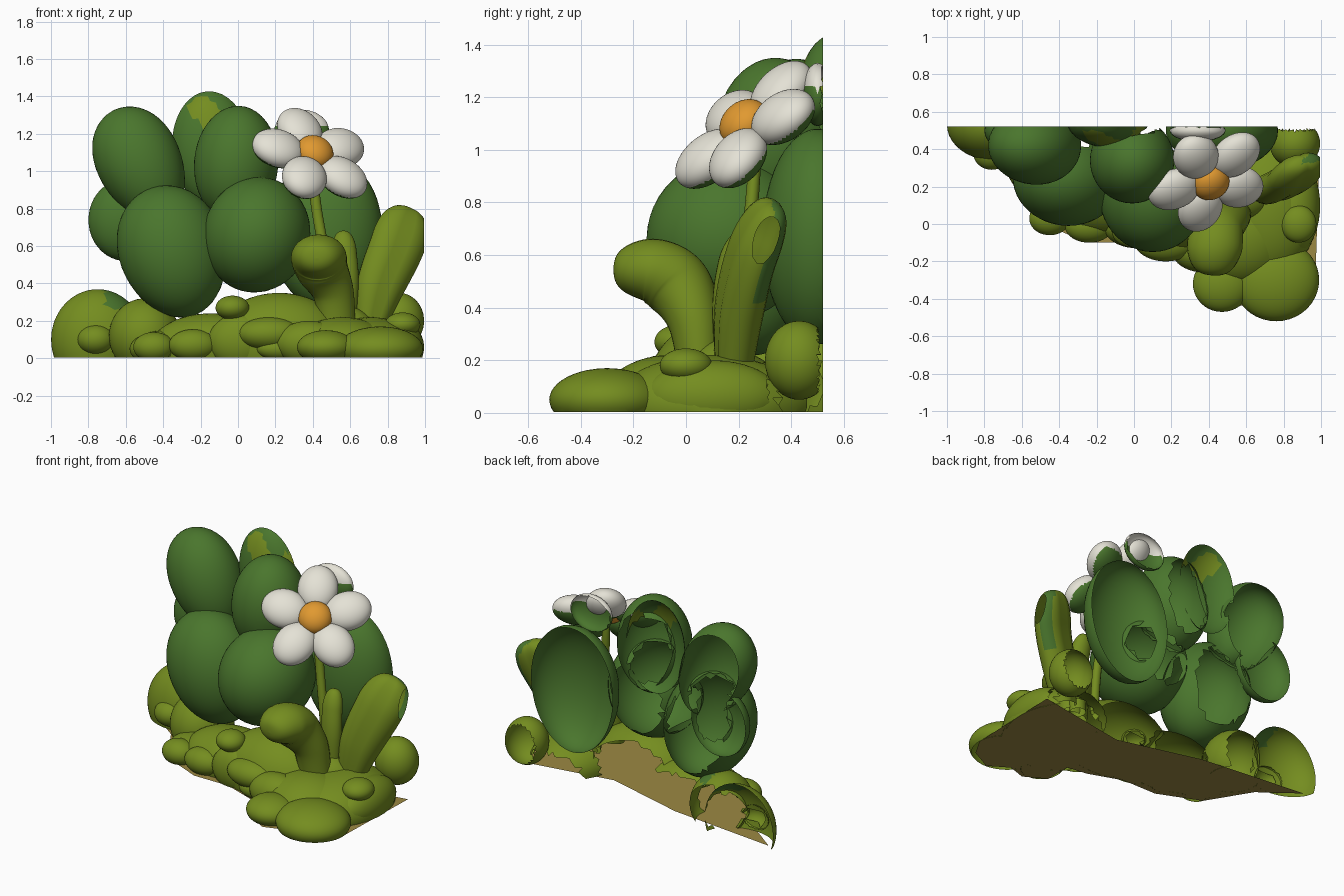
import bpy, bmesh, math
from mathutils import Vector, Matrix, Euler

if "Cube" in bpy.data.objects:
    bpy.data.objects.remove(bpy.data.objects["Cube"])


def material(name, rgb):
    m = bpy.data.materials.new(name)
    m.diffuse_color = (*rgb, 1)
    m.use_nodes = True
    m.node_tree.nodes["Principled BSDF"].inputs["Base Color"].default_value = m.diffuse_color
    return m


MATS = [material("olive moss", (0.175, 0.265, 0.014)),
        material("leaf green", (0.068, 0.18, 0.026)),
        material("petal white", (0.78, 0.76, 0.67)),
        material("flower orange", (0.75, 0.32, 0.03)),
        material("earth tan", (0.33, 0.25, 0.056))]
OLIVE, GREEN, WHITE, ORANGE, TAN = range(5)


def finish(name, bm, rule):
    """Trim to the block the plant was cut from, colour by rule and link."""
    for co, no in (((0, 0.52, 0), (0, 1, 0)), ((0.995, 0, 0), (1, 0, 0)), ((0, 0, 0.004), (0, 0, -1))):
        bmesh.ops.bisect_plane(bm, geom=bm.verts[:] + bm.edges[:] + bm.faces[:],
                               plane_co=co, plane_no=no, clear_outer=True)
    bm.normal_update()
    for f in bm.faces:
        f.smooth = True
        f.material_index = rule(f) if callable(rule) else rule
    me = bpy.data.meshes.new(name)
    bm.to_mesh(me)
    bm.free()
    for m in MATS:
        me.materials.append(m)
    ob = bpy.data.objects.new(name, me)
    bpy.context.collection.objects.link(ob)
    return ob


def blob_matrix(c, r, tilt):
    return Matrix.Translation(c) @ Euler([math.radians(a) for a in tilt]).to_matrix().to_4x4() @ Matrix.Diagonal((*r, 1))


def blob(name, mat, rule, others=(), open_back=2, taper=0, detail=4):
    """Ellipsoid skin, without the parts buried in its neighbours."""
    bm = bmesh.new()
    bmesh.ops.create_icosphere(bm, subdivisions=detail, radius=1)
    for v in bm.verts:
        v.co.x *= 1 - taper * v.co.z
        v.co = mat @ v.co
    bm.normal_update()
    inverses = [o.inverted() for o in others if o is not mat]
    buried = {v for v in bm.verts if any((i @ v.co).length < 0.97 for i in inverses)}
    gone = [f for f in bm.faces if all(v in buried for v in f.verts) or
            (f.normal.y > open_back and f.calc_center_median().y > 0.25)]
    bmesh.ops.delete(bm, geom=gone, context='FACES')
    return finish(name, bm, rule)


def blade(name, path, widths, thicks, across, rule, groove=0.0, sides=24, steps=40):
    """Fleshy blade: an oval section swept along a smooth path."""
    pts = [Vector(p) for p in path]

    def sample(vals, t):
        x = t * (len(vals) - 1)
        i = min(int(x), len(vals) - 2)
        u = x - i
        a, b, c, d = (vals[max(0, min(len(vals) - 1, i + k))] for k in (-1, 0, 1, 2))
        return 0.5 * (2 * b + (c - a) * u + (2 * a - 5 * b + 4 * c - d) * u * u + (3 * b - a - 3 * c + d) * u ** 3)

    bm = bmesh.new()
    rings = []
    for s in range(steps + 1):
        t = 1 - (1 - s / steps) ** 1.5
        p = sample(pts, t)
        tan = (sample(pts, min(1, t + 0.01)) - sample(pts, max(0, t - 0.01))).normalized()
        out = tan.cross(Vector(across)).normalized()
        side = out.cross(tan).normalized()
        cap = math.sqrt(max(0.0, 1 - max(0.0, (t - 0.7) / 0.3) ** 2)) + 0.001
        w, h = sample(widths, t) * cap, sample(thicks, t) * cap
        ring = []
        for k in range(sides):
            a = 2 * math.pi * k / sides
            dip = 1 - groove * math.exp(-(math.cos(a) / 0.25) ** 2)
            ring.append(bm.verts.new(p + side * w * math.cos(a) + out * h * dip * math.sin(a)))
        rings.append(ring)
    for lo, hi in zip(rings, rings[1:]):
        for k in range(sides):
            bm.faces.new((lo[k], lo[(k + 1) % sides], hi[(k + 1) % sides], hi[k]))
    bmesh.ops.recalc_face_normals(bm, faces=bm.faces[:])
    return finish(name, bm, rule)


# Earth sheet under the plant
bm = bmesh.new()
outline = [(-0.94, 0.48), (-0.7, 0.3), (-0.53, 0.02), (-0.25, -0.1), (0, -0.1), (0.22, -0.18), (0.36, -0.2),
           (0.36, -0.38), (0.5, -0.46), (0.62, -0.42), (0.75, -0.5), (0.9, -0.42), (0.97, -0.3), (0.99, 0.36),
           (0.35, 0.25), (-0.2, 0.4)]
bm.faces.new([bm.verts.new((x, y, 0.005)) for x, y in outline])
finish("earth_base", bm, TAN)

# Large leaves: centre, radii, tilt, taper
LEAVES = [
    ("leaf_upper_left", (-0.52, 0.42, 1.03), (0.225, 0.21, 0.33), (0, -26, 0), -0.12),
    ("leaf_top_back", (-0.14, 0.56, 1.12), (0.22, 0.15, 0.32), (0, -5, 0), 0),
    ("leaf_upper_middle", (-0.01, 0.34, 1.04), (0.225, 0.23, 0.31), (0, 4, 0), 0),
    ("leaf_lower_left", (-0.35, 0.25, 0.57), (0.285, 0.26, 0.36), (0, -18, 0), -0.06),
    ("leaf_lower_middle", (0.1, 0.16, 0.66), (0.285, 0.31, 0.31), (0, 15, 0), 0),
    ("leaf_right_back", (0.47, 0.5, 0.67), (0.3, 0.21, 0.41), (0, 0, 0), -0.04),
    ("leaf_left_back", (-0.6, 0.5, 0.74), (0.2, 0.13, 0.22), (0, 0, 0), 0),
]


def mottled(f):
    c = f.calc_center_median()
    return OLIVE if c.z > 1.2 and math.sin(c.x * 27) + math.sin(c.z * 31 + c.x * 9) > 0.1 else GREEN


leaf_mats = [blob_matrix(c, r, t) for _, c, r, t, _ in LEAVES]
for (name, _, _, _, taper), m in zip(LEAVES, leaf_mats):
    blob(name, m, mottled if name == "leaf_top_back" else GREEN, leaf_mats, 0.72, taper)

# Moss mounds and lumps: centre, radii
MOSS = [
    ((-0.75, 0.53, 0.1), (0.25, 0.19, 0.27)), ((-0.76, 0.38, 0.1), (0.1, 0.09, 0.08)),
    ((-0.5, 0.34, 0.12), (0.19, 0.2, 0.2)), ((-0.45, 0.03, 0.06), (0.11, 0.09, 0.08)),
    ((-0.38, 0.14, 0.05), (0.2, 0.15, 0.1)), ((-0.24, -0.01, 0.07), (0.13, 0.09, 0.085)),
    ((-0.15, 0.16, 0.05), (0.32, 0.22, 0.19)), ((-0.03, -0.03, 0.27), (0.09, 0.09, 0.065)),
    ((0.02, -0.02, 0.09), (0.18, 0.11, 0.15)), ((0.17, -0.09, 0.13), (0.17, 0.11, 0.09)),
    ((0.22, 0.1, 0.08), (0.36, 0.25, 0.27)), ((0.38, -0.14, 0.08), (0.18, 0.12, 0.12)),
    ((0.47, -0.32, 0.06), (0.155, 0.15, 0.09)), ((0.76, -0.3, 0.05), (0.23, 0.22, 0.12)),
    ((0.56, -0.06, 0.03), (0.28, 0.27, 0.19)), ((0.71, 0.09, 0.03), (0.28, 0.37, 0.19)),
    ((0.88, 0, 0.18), (0.095, 0.1, 0.065)), ((0.86, 0.43, 0.2), (0.135, 0.13, 0.15)),
    ((0.56, 0.14, 0.15), (0.17, 0.13, 0.13)), ((0.22, -0.12, 0.05), (0.12, 0.07, 0.06)),
    ((0.86, 0.1, 0.06), (0.135, 0.26, 0.14)),
]


def moss_colour(f):
    c = f.calc_center_median()
    return GREEN if c.x < -0.3 and c.z > 0.27 and f.normal.x > 0.15 else OLIVE


moss_mats = [blob_matrix(c, r, (0, 0, 0)) for c, r in MOSS]
for i, m in enumerate(moss_mats):
    blob(f"moss_lump_{i + 1}", m, moss_colour, moss_mats + leaf_mats, 0.6)

# Grass blades
blade("blade_curled", [(0.53, 0.05, 0.16), (0.51, 0.03, 0.35), (0.45, -0.03, 0.48), (0.43, -0.13, 0.54),
                       (0.42, -0.275, 0.535)], [0.1, 0.11, 0.14, 0.15, 0.15], [0.08, 0.1, 0.13, 0.125, 0.12],
      (1, 0.15, 0), OLIVE)
blade("blade_narrow", [(0.58, 0.16, 0.15), (0.58, 0.15, 0.4), (0.57, 0.17, 0.56), (0.56, 0.21, 0.68)],
      [0.05, 0.065, 0.065, 0.06], [0.05] * 4, (1, 0, 0), OLIVE)
blade("blade_large", [(0.7, 0.18, 0.15), (0.76, 0.2, 0.38), (0.85, 0.25, 0.6), (0.92, 0.34, 0.8)],
      [0.08, 0.13, 0.15, 0.15], [0.07, 0.09, 0.09, 0.09], (1, 0.3, -0.3),
      lambda f: GREEN if f.normal.x > 0.2 and f.normal.y > 0.2 and f.calc_center_median().z > 0.42 else OLIVE,
      groove=0.15)

# Flower stem
blade("flower_stem", [(0.5, 0.22, 0.15), (0.47, 0.22, 0.5), (0.42, 0.25, 0.8), (0.39, 0.27, 1.06)],
      [0.028] * 4, [0.025] * 4, (1, 0, 0), OLIVE, sides=12)

# Flower facing forward, right and up
HEART, FACING = Vector((0.4, 0.24, 1.08)), Vector((0.34, -0.62, 0.71)).normalized()
up = (Vector((-0.08, 0.15, 0.17)) - FACING * FACING.dot(Vector((-0.08, 0.15, 0.17)))).normalized()
right = up.cross(FACING) * -1


def petal_colour(f):
    return GREEN if f.normal.dot(FACING) < -0.45 and f.calc_center_median().z < 1.15 else WHITE


petal_mats = []
for k in range(5):
    a = 2 * math.pi * k / 5 + 0.02
    d = up * math.cos(a) + right * math.sin(a)
    basis = Matrix((d.cross(FACING), d, FACING)).transposed().to_4x4()
    petal_mats.append(Matrix.Translation(HEART + d * 0.198) @ basis @ Matrix.Diagonal((0.122, 0.145, 0.085, 1)))
basis = Matrix((right, up, FACING)).transposed().to_4x4()
heart_mat = Matrix.Translation(HEART + FACING * 0.03) @ basis @ Matrix.Diagonal((0.102, 0.102, 0.08, 1))
for k, m in enumerate(petal_mats):
    blob(f"petal_{k + 1}", m, petal_colour, petal_mats + [heart_mat])
blob("flower_heart", heart_mat, ORANGE, petal_mats)

# Half-hidden second bloom behind
blob("back_petal", blob_matrix((0.34, 0.5, 1.21), (0.15, 0.06, 0.12), (0, 0, 0)),
     lambda f: GREEN if f.normal.z < 0.2 else WHITE, open_back=0.6, detail=3)
